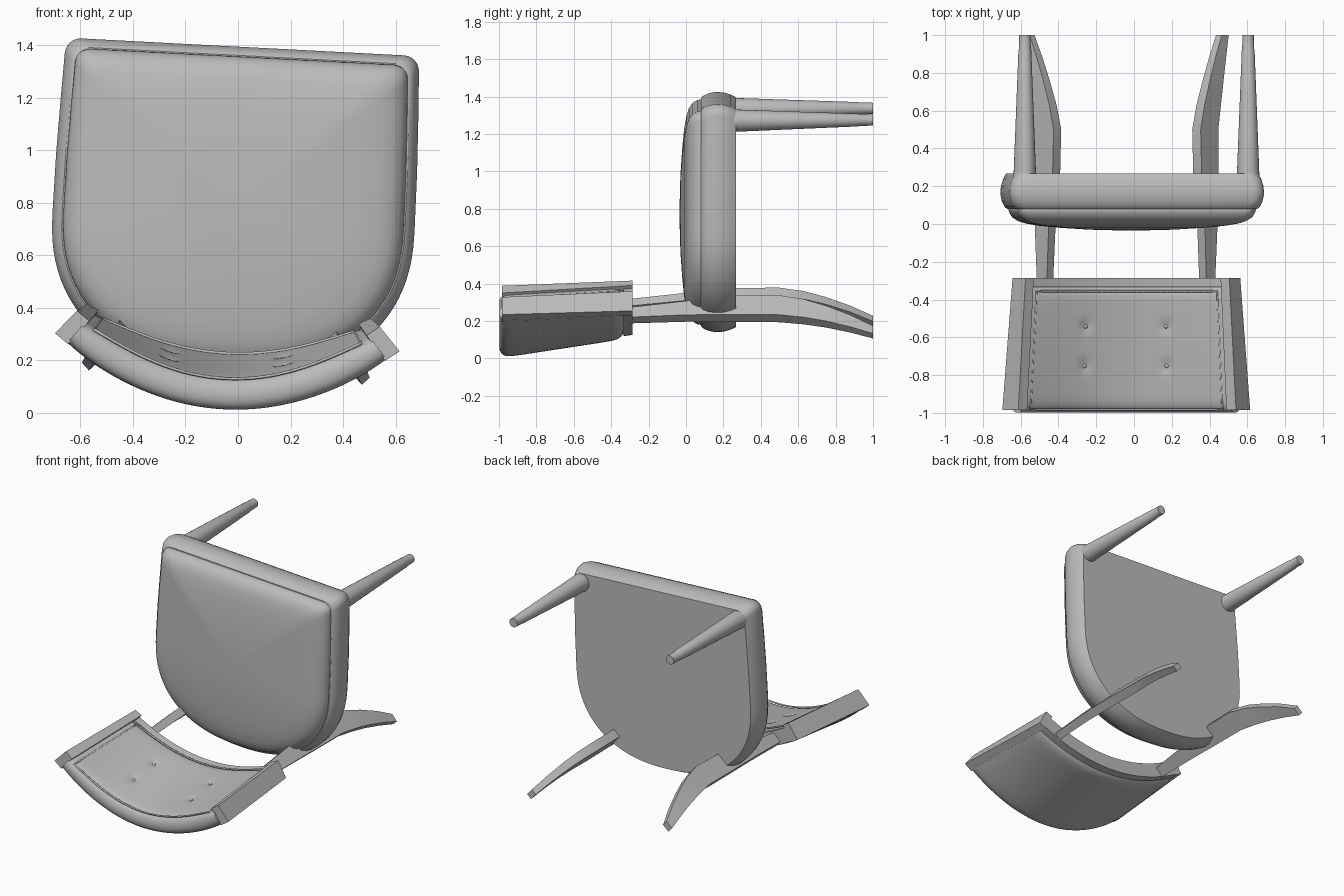
import bpy, bmesh, math
from math import sin, cos, pi
from mathutils import Vector

if "Cube" in bpy.data.objects:
    bpy.data.objects.remove(bpy.data.objects["Cube"])

grey = bpy.data.materials.new("plain grey")
grey.use_nodes = True
grey.diffuse_color = (0.5, 0.5, 0.5, 1)
grey.node_tree.nodes["Principled BSDF"].inputs["Base Color"].default_value = (0.5, 0.5, 0.5, 1)

TILT = math.radians(3)


def finish(name, bm, angle=35):
    """Turn a bmesh into a shaded object, placed with the slight roll of the chair."""
    bmesh.ops.recalc_face_normals(bm, faces=bm.faces)
    me = bpy.data.meshes.new(name)
    bm.to_mesh(me)
    bm.free()
    me.materials.append(grey)
    ob = bpy.data.objects.new(name, me)
    bpy.context.collection.objects.link(ob)
    ob.location = (-0.055, 0, 0.003)
    ob.rotation_euler = (0, TILT, 0)
    bpy.ops.object.select_all(action='DESELECT')
    ob.select_set(True)
    bpy.context.view_layer.objects.active = ob
    bpy.ops.object.shade_smooth_by_angle(angle=math.radians(angle))
    return ob


def loft(name, rings, angle=35):
    """Skin a list of equal-sized closed rings and cap both ends."""
    bm = bmesh.new()
    vs = [[bm.verts.new(p) for p in r] for r in rings]
    n = len(vs[0])
    for a, b in zip(vs, vs[1:]):
        for i in range(n):
            j = (i + 1) % n
            bm.faces.new((a[i], a[j], b[j], b[i]))
    bm.faces.new(vs[0])
    bm.faces.new(vs[-1])
    return finish(name, bm, angle)


def lerp(a, b, t):
    return a + (b - a) * t


# Seat: straight front with small round corners, rounded rear
def seat_outline():
    pts = []
    for k in range(49):
        a = pi + pi * k / 48
        c, s = cos(a), sin(a)
        pts.append((math.copysign(abs(c) ** 0.87, c) * 0.69, 0.72 - abs(s) ** 0.87 * 0.58))
    r = 0.06
    for side, start in ((1, 0), (-1, pi / 2)):
        corner = [(side * (0.675 - r) + r * cos(start + pi / 2 * k / 6),
                   1.392 - r + r * sin(start + pi / 2 * k / 6)) for k in range(7)]
        if side == 1:
            pts += [(0.688, 0.95), (0.682, 1.15)] + corner
            pts += [(0.615 - 1.23 * k / 8, 1.392) for k in range(1, 8)]
        else:
            pts += corner + [(-0.682, 1.15), (-0.688, 0.95)]
    return pts


outline = seat_outline()


def seat_ring(y, inset):
    f = 1 - inset / 0.66
    return [(u * f, y, 0.77 + (v - 0.77) * f) for u, v in outline]


loft("seat_base", [seat_ring(*p) for p in (
    (0.268, 0.03), (0.24, 0.015), (0.2, 0.003), (0.16, 0), (0.12, 0.008), (0.09, 0.022), (0.08, 0.035))])
loft("seat_cushion", [seat_ring(*p) for p in (
    (0.1, 0.05), (0.08, 0.04), (0.06, 0.045), (0.035, 0.06), (0.015, 0.09), (0.002, 0.13),
    (-0.01, 0.2), (-0.02, 0.3), (-0.03, 0.45), (-0.034, 0.6))], 50)

# Front legs: round and tapered, with a small foot cap
for side, word in ((1, "left"), (-1, "right")):
    rings = []
    for y, r in ((0.25, 0.06), (0.92, 0.034), (0.925, 0.032), (1.0, 0.03)):
        rings.append([(side * 0.592 + r * cos(k * pi / 12), y, lerp(1.3, 1.305, y) + r * sin(k * pi / 12))
                      for k in range(24)])
    loft("front_leg_" + word, rings)

# Rear legs: flat blades set diagonally, curving out and back at the foot
leg_path = ((-0.31, 0.43, 0.25, 0.07, 0.05), (0, 0.43, 0.272, 0.1, 0.055),
            (0.25, 0.422, 0.285, 0.135, 0.06), (0.5, 0.418, 0.285, 0.14, 0.06),
            (0.63, 0.437, 0.27, 0.13, 0.057), (0.75, 0.46, 0.245, 0.11, 0.052),
            (0.88, 0.487, 0.208, 0.085, 0.046), (1.0, 0.515, 0.165, 0.055, 0.04))
for side, word in ((1, "left"), (-1, "right")):
    rings = []
    for y, u, v, long, thin in leg_path:
        ring = []
        for a, b in ((-1, -1), (1, -1), (1, 1), (-1, 1)):
            p, q = a * long / 2 * 0.707, b * thin / 2 * 0.707
            ring.append((side * (u - p + q), y, v + p + q))
        rings.append(ring)
    loft("rear_leg_" + word, rings)


# Backrest: a leaning arc, s runs across, t from top edge to bottom edge, d through it
def back_point(s, t, d):
    h, sag = lerp(0.6, 0.555, t), lerp(0.225, 0.145, t)
    slope = 2.3 * sag * s / h
    n = Vector((-slope, 1)).normalized()
    return (h * s + n.x * d, lerp(-0.995, -0.285, t), lerp(0.066, 0.175, t) + sag * s * s + n.y * d)


for side, word in ((1, "left"), (-1, "right")):
    loft("back_post_" + word, [[back_point(side * s, t, d) for s, d in
         ((0.95, -0.055), (1.035, -0.055), (1.035, 0.065), (0.95, 0.065))] for t in (0.015, 1)])

loft("back_rail", [[back_point(-0.97 + 1.94 * k / 32, t, d) for t, d in
     ((0.93, -0.05), (1, -0.05), (1, 0.045), (0.93, 0.045))] for k in range(33)])

# Back cushion: rounded edges, fuller behind, dimpled at the buttons in front
BUTTONS = [(s, t) for s in (-0.4, 0.4) for t in (0.345, 0.64)]


def cushion_depth(s, t):
    d = 0.064 - 0.02 * abs(s) ** 6
    for bs, bt in BUTTONS:
        r2 = ((s - bs) * 0.58) ** 2 + ((t - bt) * 0.71) ** 2
        d -= 0.014 * math.exp(-r2 / 0.0008)
    return d


rings = []
for i in range(65):
    s = -0.96 + 1.92 * i / 64
    ring = []
    for k in range(80):
        a = 2 * pi * (k + 0.5) / 80
        edge = (1 - abs(cos(a)) ** 14) ** 0.5
        t = 0.945 * (1 - cos(a)) / 2 - 0.005
        d = cushion_depth(s, t) if sin(a) > 0 else -0.066 + 0.012 * abs(s) ** 8
        ring.append(back_point(s, t, d * edge))
    rings.append(ring)
loft("back_cushion", rings, 50)

# Piping around the front panel of the backrest
path = [(-0.9 + 1.8 * k / 30, 0.02) for k in range(31)]
path += [(0.9, 0.02 + 0.88 * k / 12) for k in range(1, 13)]
path += [(0.9 - 1.8 * k / 30, 0.9) for k in range(1, 31)]
path += [(-0.9, 0.9 - 0.88 * k / 12) for k in range(1, 12)]
curve = bpy.data.curves.new("back_piping", 'CURVE')
curve.dimensions = '3D'
curve.bevel_depth = 0.006
curve.bevel_resolution = 1
spline = curve.splines.new('POLY')
spline.points.add(len(path) - 1)
for point, (s, t) in zip(spline.points, path):
    point.co = (*back_point(s, t, cushion_depth(s, t) - 0.004), 1)
spline.use_cyclic_u = True
curve.materials.append(grey)
piping = bpy.data.objects.new("back_piping", curve)
piping.location = (-0.055, 0, 0.003)
piping.rotation_euler = (0, TILT, 0)
bpy.context.collection.objects.link(piping)

# Buttons
for number, (s, t) in enumerate(BUTTONS, 1):
    bm = bmesh.new()
    bmesh.ops.create_uvsphere(bm, u_segments=12, v_segments=8, radius=0.013)
    bmesh.ops.scale(bm, vec=(1, 1, 0.6), verts=bm.verts)
    bmesh.ops.translate(bm, vec=back_point(s, t, cushion_depth(s, t)), verts=bm.verts)
    finish("back_button_%d" % number, bm, 60)
